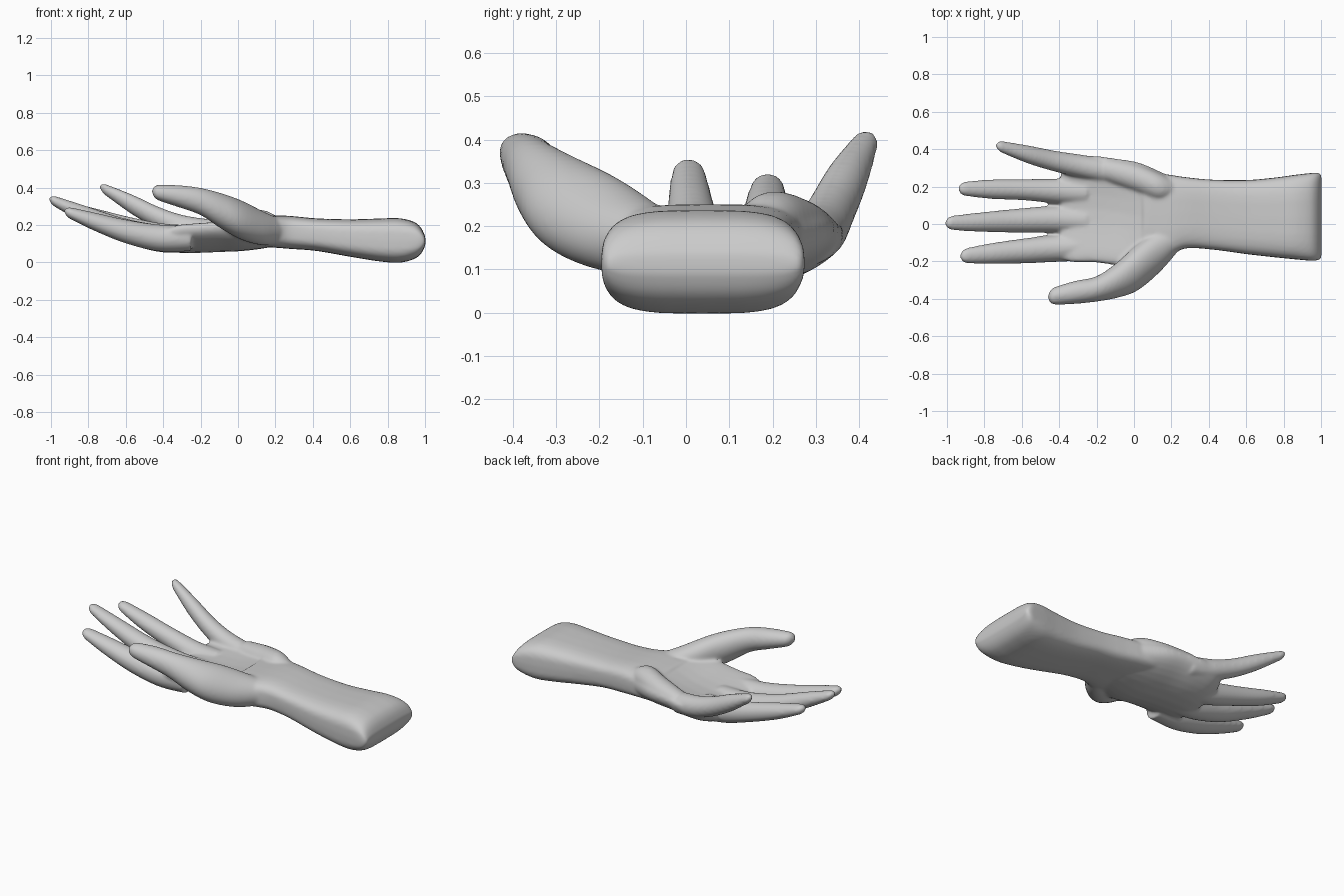
import bpy, bmesh, math

SIDES = 32


def spline(a, b, c, d, t):
    """Catmull-Rom blend between station values b and c."""
    return 0.5 * (2*b + (c - a)*t + (2*a - 5*b + 4*c - d)*t*t + (3*b - a - 3*c + d)*t**3)


def loft(bm, stations, power=2.0, steps=5):
    """Skin cross-sections (x, y, z, half width, half height, cup) into a closed body."""
    rows = []
    n = len(stations)
    for i in range(n - 1):
        quad = [stations[max(0, min(n - 1, i + k))] for k in (-1, 0, 1, 2)]
        for s in range(steps):
            rows.append([spline(*v, s / steps) for v in zip(*quad)])
    rows.append(stations[-1])
    rings = []
    for x, y, z, w, h, cup in rows:
        ring = []
        for k in range(SIDES):
            a = 2 * math.pi * k / SIDES
            c, s = math.cos(a), math.sin(a)
            u = math.copysign(abs(c) ** (2 / power), c)
            v = math.copysign(abs(s) ** (2 / power), s)
            ring.append(bm.verts.new((x, y + w * u, z + h * v + cup * u * u)))
        rings.append(ring)
    for r0, r1 in zip(rings, rings[1:]):
        for k in range(SIDES):
            j = (k + 1) % SIDES
            bm.faces.new((r0[k], r0[j], r1[j], r1[k]))
    bm.faces.new(rings[0][::-1])
    bm.faces.new(rings[-1])


def finger(bm, points):
    """Tapering digit through (x, y, z, half width, half height), with a rounded tip."""
    st = [(*p, 0) for p in points]
    x, y, z, w, h, _ = st[-1]
    px, py, pz = st[-2][:3]
    length = 0.05
    for a in (35, 60, 78, 87):
        f, g = math.sin(math.radians(a)) * length, math.cos(math.radians(a))
        k = f / (px - x)
        st.append((x - f, y + (y - py) * k, z + (z - pz) * k, w * g, h * g, 0))
    loft(bm, st)


bm = bmesh.new()

# forearm, ending in a blunt rounded stump
loft(bm, [
    (0.05, 0.06, 0.165, 0.22, 0.075, 0.0),
    (0.18, 0.05, 0.165, 0.215, 0.085, 0.0),
    (0.28, 0.06, 0.16, 0.19, 0.088, 0.0),
    (0.42, 0.05, 0.148, 0.187, 0.087, 0.0),
    (0.60, 0.037, 0.130, 0.198, 0.100, 0.0),
    (0.75, 0.035, 0.120, 0.213, 0.114, 0.0),
    (0.86, 0.037, 0.117, 0.226, 0.119, 0.0),
    (0.94, 0.038, 0.117, 0.234, 0.100, 0.0),
    (0.98, 0.04, 0.115, 0.235, 0.068, 0.0),
    (1.002, 0.04, 0.113, 0.225, 0.022, 0.0)], power=3.6)

# cupped palm
loft(bm, [
    (0.24, 0.06, 0.165, 0.17, 0.07, 0.0),
    (0.14, 0.045, 0.16, 0.235, 0.085, 0.02),
    (0.02, 0.045, 0.14, 0.285, 0.08, 0.05),
    (-0.10, 0.065, 0.125, 0.285, 0.07, 0.065),
    (-0.22, 0.08, 0.118, 0.285, 0.068, 0.065),
    (-0.32, 0.075, 0.115, 0.28, 0.064, 0.06),
    (-0.39, 0.045, 0.118, 0.235, 0.05, 0.04)], power=2.5)

# heel pad on the little-finger side
loft(bm, [
    (0.22, 0.19, 0.20, 0.04, 0.04, 0),
    (0.13, 0.20, 0.21, 0.075, 0.07, 0),
    (0.0, 0.25, 0.20, 0.075, 0.065, 0),
    (-0.15, 0.29, 0.19, 0.06, 0.05, 0)])

# four fingers: index, middle, ring, little
finger(bm, [(-0.25, -0.12, 0.13, 0.075, 0.07), (-0.42, -0.13, 0.13, 0.073, 0.072),
            (-0.60, -0.145, 0.165, 0.066, 0.064), (-0.76, -0.158, 0.215, 0.056, 0.050),
            (-0.88, -0.168, 0.257, 0.043, 0.034)])
finger(bm, [(-0.25, 0.02, 0.125, 0.075, 0.07), (-0.42, 0.025, 0.128, 0.073, 0.073),
            (-0.62, 0.018, 0.175, 0.064, 0.064), (-0.82, 0.01, 0.255, 0.052, 0.049),
            (-0.96, 0.006, 0.317, 0.04, 0.032)])
finger(bm, [(-0.25, 0.17, 0.13, 0.075, 0.07), (-0.40, 0.175, 0.14, 0.068, 0.068),
            (-0.58, 0.183, 0.185, 0.057, 0.058), (-0.76, 0.186, 0.24, 0.052, 0.048),
            (-0.89, 0.188, 0.285, 0.04, 0.033)])
finger(bm, [(-0.15, 0.285, 0.17, 0.065, 0.06), (-0.29, 0.31, 0.19, 0.062, 0.062),
            (-0.42, 0.335, 0.235, 0.056, 0.060), (-0.56, 0.37, 0.306, 0.049, 0.054),
            (-0.69, 0.407, 0.378, 0.034, 0.034)])

# thumb and its mound
finger(bm, [(0.24, -0.07, 0.165, 0.07, 0.06), (0.14, -0.14, 0.18, 0.115, 0.09),
            (0.02, -0.23, 0.225, 0.125, 0.105), (-0.09, -0.30, 0.275, 0.095, 0.095),
            (-0.20, -0.347, 0.325, 0.068, 0.073), (-0.31, -0.365, 0.352, 0.062, 0.06),
            (-0.41, -0.382, 0.370, 0.05, 0.045)])

bmesh.ops.recalc_face_normals(bm, faces=bm.faces)
mesh = bpy.data.meshes.new("hand_and_forearm")
bm.to_mesh(mesh)
bm.free()
hand = bpy.data.objects.new("hand_and_forearm", mesh)
bpy.context.collection.objects.link(hand)
mesh.shade_smooth()

# plain grey surface
grey = bpy.data.materials.new("plain_grey")
grey.diffuse_color = (0.6, 0.6, 0.6, 1)
mesh.materials.append(grey)

# fuse the parts into one soft skin
remesh = hand.modifiers.new("fuse", 'REMESH')
remesh.mode = 'VOXEL'
remesh.voxel_size = 0.009
remesh.use_smooth_shade = True
soften = hand.modifiers.new("soften", 'SMOOTH')
soften.factor = 0.5
soften.iterations = 10
